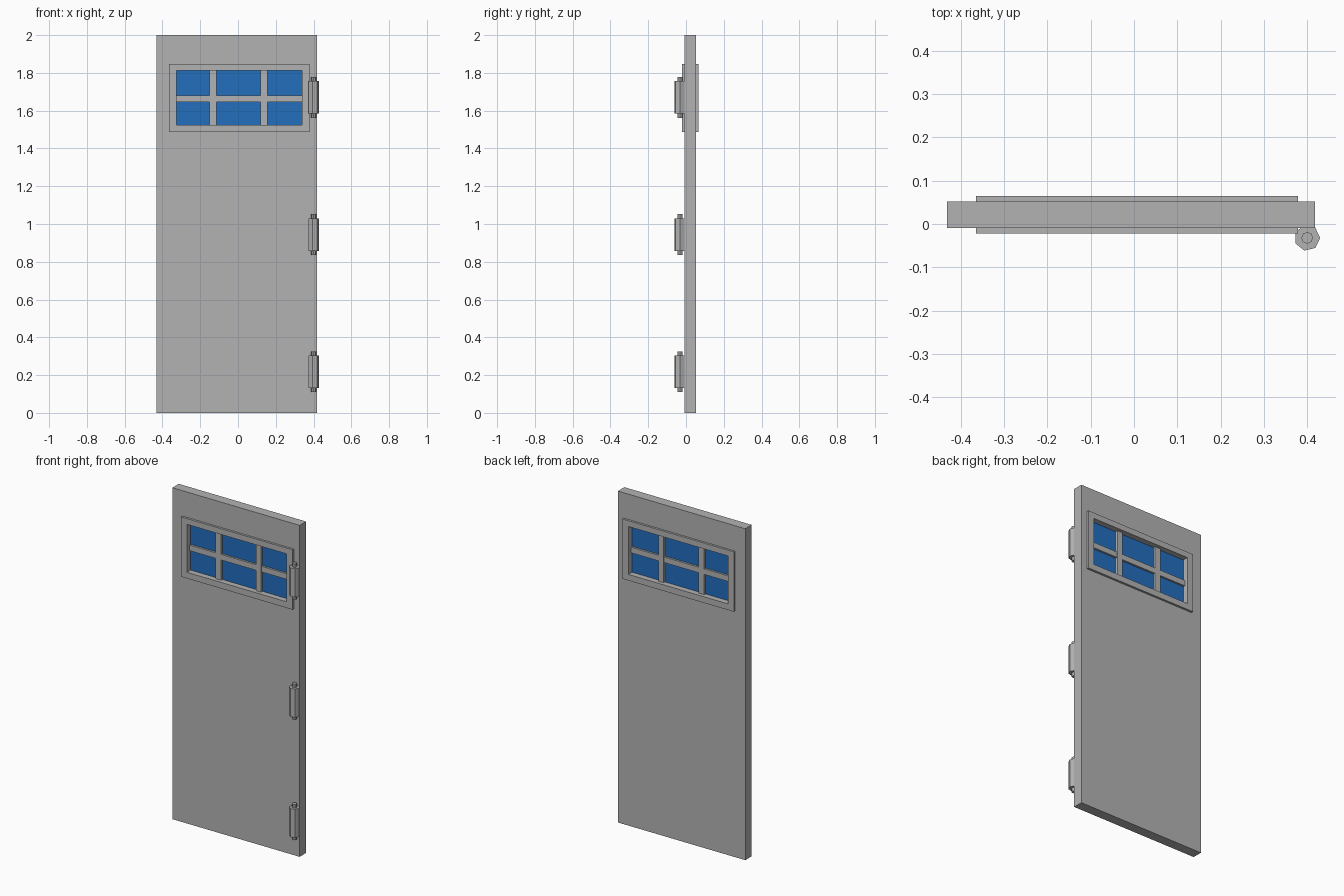
import bpy, bmesh, math

if "Cube" in bpy.data.objects:
    bpy.data.objects.remove(bpy.data.objects["Cube"], do_unlink=True)


def material(name, rgb):
    m = bpy.data.materials.new(name)
    m.use_nodes = True
    m.diffuse_color = (*rgb, 1)
    m.node_tree.nodes["Principled BSDF"].inputs["Base Color"].default_value = (*rgb, 1)
    return m


GREY = material("grey paint", (0.45, 0.45, 0.45))
BLUE = material("blue glass", (0.016, 0.156, 0.515))


def finish(name, bm, mat):
    bmesh.ops.recalc_face_normals(bm, faces=bm.faces)
    mesh = bpy.data.meshes.new(name)
    bm.to_mesh(mesh)
    bm.free()
    mesh.materials.append(mat)
    obj = bpy.data.objects.new(name, mesh)
    bpy.context.collection.objects.link(obj)
    return obj


def box(name, x, y, z, mat):
    bm = bmesh.new()
    bmesh.ops.create_cube(bm, size=1)
    for v in bm.verts:
        v.co = [lo + (c + 0.5) * (hi - lo) for c, (lo, hi) in zip(v.co, (x, y, z))]
    return finish(name, bm, mat)


def ring(name, outer, inner, y, mat):
    """Rectangular panel with a rectangular hole; rectangles are (x0, x1, z0, z1)."""
    bm = bmesh.new()

    def loop(r, depth):
        x0, x1, z0, z1 = r
        return [bm.verts.new((px, depth, pz))
                for px, pz in ((x0, z0), (x1, z0), (x1, z1), (x0, z1))]

    loops = [loop(outer, y[0]), loop(inner, y[0]), loop(inner, y[1]), loop(outer, y[1])]
    for a, b in zip(loops, loops[1:] + loops[:1]):
        for i in range(4):
            j = (i + 1) % 4
            bm.faces.new((a[i], a[j], b[j], b[i]))
    return finish(name, bm, mat)


def cylinder(name, sides, radius, x, y, z, mat):
    bm = bmesh.new()
    base = [bm.verts.new((x + radius * math.cos(math.tau * i / sides),
                          y + radius * math.sin(math.tau * i / sides), z[0]))
            for i in range(sides)]
    face = bm.faces.new(base)
    top = bmesh.ops.extrude_face_region(bm, geom=[face])["geom"]
    for v in top:
        if isinstance(v, bmesh.types.BMVert):
            v.co.z = z[1]
    return finish(name, bm, mat)


# Door slab with window opening
OPENING = (-0.326, 0.339, 1.523, 1.812)
FRAME = (-0.365, 0.379, 1.486, 1.847)
FRONT, BACK = -0.009, 0.052
ring("door_panel", (-0.432, 0.418, 0, 2), OPENING, (FRONT, BACK), GREY)

# Raised window trim on both sides
ring("window_trim_front", FRAME, OPENING, (-0.022, FRONT), GREY)
ring("window_trim_back", FRAME, OPENING, (BACK, 0.065), GREY)

# Glass and glazing bars
x_span, z_span = OPENING[:2], OPENING[2:]
box("window_glass", x_span, (0.013, 0.030), z_span, BLUE)
box("glazing_bar_right", (-0.151, -0.114), (0.0, 0.043), z_span, GREY)
box("glazing_bar_left", (0.119, 0.155), (0.0, 0.043), z_span, GREY)
box("glazing_bar_middle", x_span, (0.001, 0.042), (1.645, 1.679), GREY)

# Three hinges, each a faceted barrel with a pin through it
for label, z in (("bottom", 0.218), ("middle", 0.944), ("top", 1.670)):
    cylinder(label + "_hinge_barrel", 7, 0.030, 0.400, -0.032, (z - 0.086, z + 0.086), GREY)
    cylinder(label + "_hinge_pin", 8, 0.0135, 0.400, -0.032, (z - 0.108, z + 0.108), GREY)
